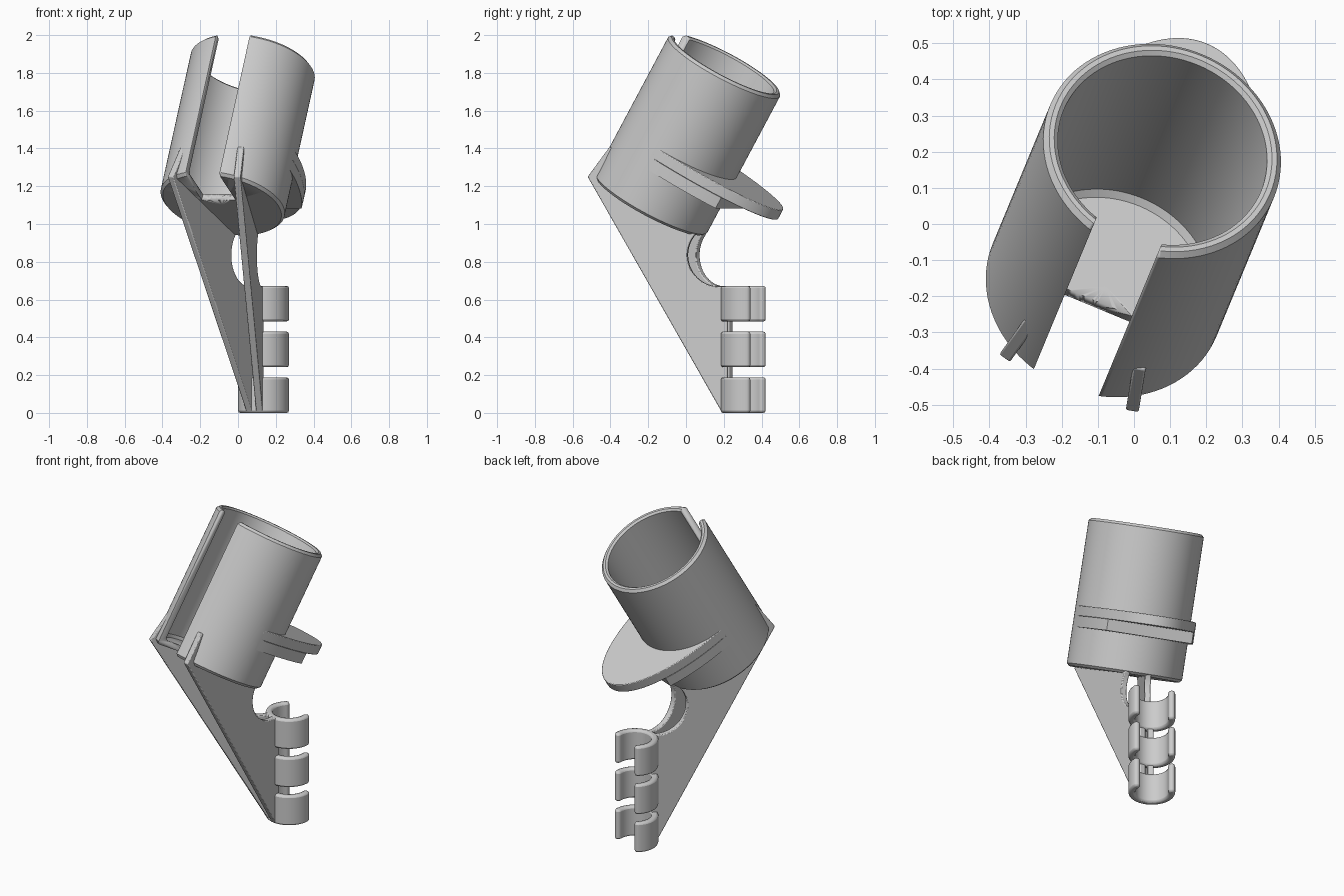
import bpy, bmesh
from math import sin, cos, pi, radians
from mathutils import Matrix, Vector

if "Cube" in bpy.data.objects:
    bpy.data.objects.remove(bpy.data.objects["Cube"])

AZ = radians(22.5)                       # heading of the symmetry plane
CUP = (Matrix.Translation((-0.084, -0.189, 1.10)) @ Matrix.Rotation(-AZ, 4, 'Z')
       @ Matrix.Rotation(radians(-30), 4, 'X'))
CLIP = Vector((0.135, 0.32, 0))          # axis of the clips


def arc(cx, cy, rx, ry, a0, a1, n):
    """Points on an elliptic arc, angles in degrees."""
    out = []
    for i in range(n + 1):
        t = radians(a0 + (a1 - a0) * i / n)
        out.append((cx + rx * cos(t), cy + ry * sin(t)))
    return out


def finish(name, bm, matrix, bevel=0, smooth=True):
    bmesh.ops.recalc_face_normals(bm, faces=bm.faces)
    me = bpy.data.meshes.new(name)
    bm.to_mesh(me)
    bm.free()
    me.transform(matrix)
    ob = bpy.data.objects.new(name, me)
    bpy.context.collection.objects.link(ob)
    if bevel:
        m = ob.modifiers.new("edge", 'BEVEL')
        m.width, m.segments = bevel, 2
        m.limit_method, m.angle_limit = 'ANGLE', radians(50)
    if smooth:
        bpy.ops.object.select_all(action='DESELECT')
        ob.select_set(True)
        bpy.context.view_layer.objects.active = ob
        bpy.ops.object.shade_smooth_by_angle(angle=radians(32))
    return ob


def prism(name, outline, z0, z1, matrix, bevel=0):
    """Extrude a flat outline from z0 to z1."""
    bm = bmesh.new()
    face = bm.faces.new([bm.verts.new((x, y, z0)) for x, y in outline])
    ext = bmesh.ops.extrude_face_region(bm, geom=[face])
    vs = [g for g in ext["geom"] if isinstance(g, bmesh.types.BMVert)]
    bmesh.ops.translate(bm, verts=vs, vec=(0, 0, z1 - z0))
    return finish(name, bm, matrix, bevel)


def lathe(name, profile, matrix, steps=96):
    bm = bmesh.new()
    vs = [bm.verts.new((r, 0, h)) for r, h in profile]
    es = [bm.edges.new(p) for p in zip(vs, vs[1:])]
    bmesh.ops.spin(bm, geom=vs + es, cent=(0, 0, 0), axis=(0, 0, 1),
                   angle=2 * pi, steps=steps)
    bmesh.ops.remove_doubles(bm, verts=bm.verts, dist=1e-5)
    return finish(name, bm, matrix)


# tilted cup with floor and chamfered rims
cup = lathe("cup", [(0, 0), (.32, 0), (.335, .015), (.335, .845), (.321, .86),
                    (.307, .86), (.295, .85), (.295, .052), (.278, .035), (0, .035)], CUP)

# slot cut through the front wall and floor
cutter = prism("slot_cutter", [(-.097, -.6), (.097, -.6), (.097, -.055), (-.097, -.055)],
               -.2, 1.1, CUP)
cutter.hide_render = True
cutter.hide_viewport = True
cut = cup.modifiers.new("slot", 'BOOLEAN')
cut.operation, cut.solver, cut.object = 'DIFFERENCE', 'EXACT', cutter
cup.modifiers.move(len(cup.modifiers) - 1, 0)

# half-elliptic flange behind the cup, thicker near the wall
outer = arc(0, 0, .335, .66, 0, 180, 72)
inner = arc(0, 0, .312, .312, 180, 0, 48)
prism("flange_plate", outer + inner, .29, .35, CUP, .004)
tip = [p for p in outer if p[1] < .44]
prism("flange_step", tip + inner, .225, .29, CUP)

# two splayed ribs from the clips to the cup
rib = ([(.10, 0), (.128, 0), (.85, 1.25), (.731, 1.41), (.716, 1.391),
        (.799, 1.252), (.283, .962)]
       + arc(.15, .835, .165, .165, 42, -90, 24) + [(.10, .67)])
for side, name in ((-1, "rib_right"), (1, "rib_left")):
    ang = radians(270) - AZ - side * radians(13)
    m = (Matrix.Translation(CLIP) @ Matrix.Rotation(ang, 4, 'Z')
         @ Matrix.Rotation(pi / 2, 4, 'X'))
    prism(name, rib, -.018, .018, m, .005)

# three C-clips with rounded lips, opening to the back
R, W = .115, .02                         # middle radius, half thickness
A0, A1 = 90 + 67, 450 - 67
e0, e1 = radians(A0), radians(A1)
shape = (arc(0, 0, R + W, R + W, A0, A1, 48)
         + arc(R * cos(e1), R * sin(e1), W, W, A1, A1 + 180, 8)[1:-1]
         + arc(0, 0, R - W, R - W, A1, A0, 48)
         + arc(R * cos(e0), R * sin(e0), W, W, A0 + 180, A0 + 360, 8)[1:-1])
for i in range(3):
    m = Matrix.Translation(CLIP + Vector((0, 0, .242 * i))) @ Matrix.Rotation(-AZ, 4, 'Z')
    prism(f"clip_{i + 1}", shape, 0, .188, m, .012)
